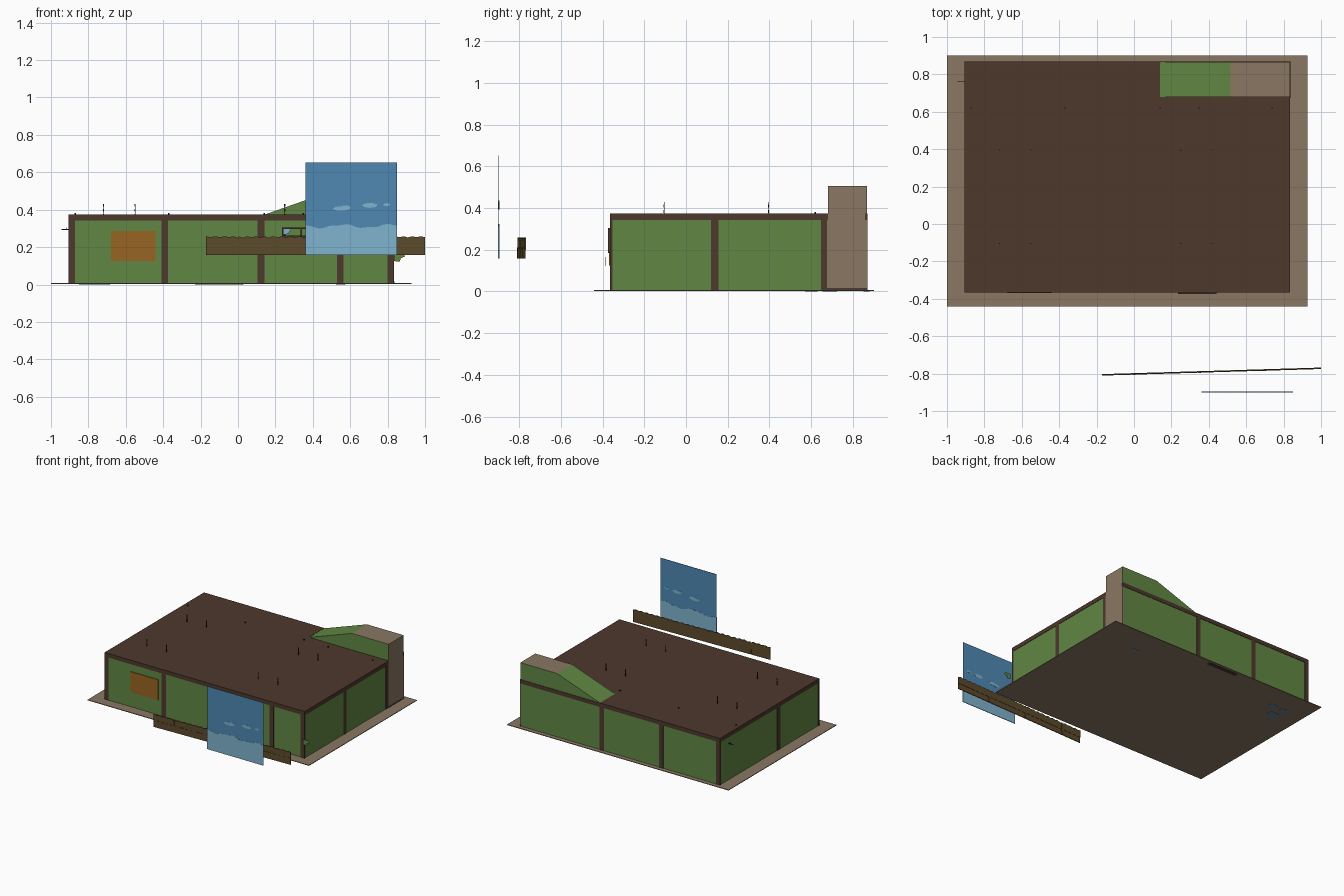
import bpy, bmesh, math, random
from mathutils import Vector

if "Cube" in bpy.data.objects:
    bpy.data.objects.remove(bpy.data.objects["Cube"])
random.seed(4)


def mat(name, r, g, b):
    m = bpy.data.materials.new(name)
    lin = [((c / 255 + 0.055) / 1.055) ** 2.4 for c in (r, g, b)]
    m.diffuse_color = (*lin, 1)
    m.use_nodes = True
    m.node_tree.nodes["Principled BSDF"].inputs["Base Color"].default_value = m.diffuse_color
    return m


GREEN = mat("wall_green", 97, 135, 67)
BROWN = mat("timber_brown", 77, 56, 44)
TAN = mat("plaster_tan", 138, 119, 99)
ORANGE = mat("panel_orange", 152, 101, 34)
FENCE = mat("fence_olive_brown", 93, 75, 44)
SKY = mat("sky_blue", 79, 137, 180)
PALE = mat("pale_blue", 126, 180, 206)
IRON = mat("dark_iron", 40, 34, 30)


def finish(name, bm, *mats):
    bmesh.ops.recalc_face_normals(bm, faces=bm.faces)
    me = bpy.data.meshes.new(name)
    bm.to_mesh(me)
    bm.free()
    for m in mats:
        me.materials.append(m)
    ob = bpy.data.objects.new(name, me)
    bpy.context.collection.objects.link(ob)
    return ob


def add_box(bm, x0, x1, y0, y1, z0, z1):
    vs = bmesh.ops.create_cube(bm, size=1)["verts"]
    for v in vs:
        v.co = Vector((x0 if v.co.x < 0 else x1, y0 if v.co.y < 0 else y1,
                       z0 if v.co.z < 0 else z1))


def boxes(name, m, *dims):
    bm = bmesh.new()
    for d in dims:
        add_box(bm, *d)
    return finish(name, bm, m)


def prism(name, m, pts, depth, axis="y", start=0.0):
    """Extrude a profile: (x, z) points along y, or (x, y) points along z."""
    bm = bmesh.new()
    co = [(a, start, b) if axis == "y" else (a, b, start) for a, b in pts]
    f = bm.faces.new([bm.verts.new(c) for c in co])
    r = bmesh.ops.extrude_face_region(bm, geom=[f])
    d = Vector((0, depth, 0)) if axis == "y" else Vector((0, 0, depth))
    for v in r["geom"]:
        if isinstance(v, bmesh.types.BMVert):
            v.co += d
    return finish(name, bm, m)


# Building extents
XL, XR, YF, YB, H = -0.905, 0.835, -0.365, 0.87, 0.375
YS, XS, T, P = 0.68, 0.14, 0.006, 0.003

# Floor slab, with small pieces showing on its underside
boxes("floor", TAN, (-1, 0.927, -0.442, 0.9, 0.002, 0.007))
boxes("floor_sill", BROWN, (-0.23, 0.03, 0.85, 0.88, 0, 0.004))
for i, (x, y, r) in enumerate([(-0.72, 0.7, 0.035), (-0.82, 0.69, 0.03),
                               (-0.8, 0.6, 0.045), (0.55, 0.67, 0.025)]):
    prism("floor_puddle_%d" % i, SKY,
          [(x + r * math.cos(a * math.pi / 5), y + 0.7 * r * math.sin(a * math.pi / 5))
           for a in range(10)], 0.003, "z", 0)

# Flat roof with the stairwell notch
prism("roof", BROWN, [(XL, YF), (XR, YF), (XR, YS), (XS, YS), (XS, YB), (XL, YB)],
      0.006, "z", H - 0.006)

# Walls; the front one has a window opening
WX0, WX1, WZ0, WZ1 = 0.235, 0.44, 0.185, 0.305
f0, f1 = YF + P, YF + P + T
boxes("front_wall", GREEN,
      (XL + P, WX0, f0, f1, 0.007, H - T), (WX1, XR - P, f0, f1, 0.007, H - T),
      (WX0, WX1, f0, f1, 0.007, WZ0), (WX0, WX1, f0, f1, WZ1, H - T))
boxes("back_wall", GREEN, (XL + P, XR - P, YB - P - T, YB - P, 0.007, H - T))
boxes("left_wall", GREEN, (XL + P, XL + P + T, f0, YB - P, 0.007, H - T))
boxes("right_wall", GREEN, (XR - P - T, XR - P, f0, YS, 0.007, H - T))

# Timber posts and top beams
px = [(XL, -0.872), (-0.41, -0.373), (0.105, 0.142), (0.53, 0.565), (0.80, XR)]
boxes("front_posts", BROWN, *[(a, b, YF, YF + 0.012, 0.007, H - T) for a, b in px])
boxes("back_posts", BROWN, *[(a, b, YB - 0.012, YB, 0.007, H - T) for a, b in px[:3]])
py = [(0.12, 0.155), (0.648, 0.675)]
boxes("right_posts", BROWN, *[(XR - 0.012, XR, a, b, 0.007, H - T) for a, b in py])
boxes("left_posts", BROWN, (XL, XL + 0.012, 0.12, 0.155, 0.007, H - T))
boxes("top_beams", BROWN,
      (XL, XR, YF, YF + 0.012, 0.343, H - 0.001),
      (XL, XR, YB - 0.012, YB, 0.343, H - 0.001),
      (XL, XL + 0.012, YF, YB, 0.343, H - 0.001),
      (XR - 0.012, XR, YF, YS, 0.343, H - 0.001))

# Raised stairwell: sloped green hood, tan flat top and tan end wall
hood = prism("stair_hood", GREEN, [(XS, H - 0.002), (0.515, 0.505), (XR, 0.505), (XR, H - 0.002)],
             YB - YS - P, "y", YS)
hood.data.materials.append(TAN)
for p in hood.data.polygons:
    if p.normal.z > 0.99 or p.normal.x > 0.9:
        p.material_index = 1
boxes("stair_end_wall", TAN, (XR - T, XR, YS - 0.005, YB - 0.001, 0.015, H))
boxes("stair_end_sill", BROWN, (XR - T, XR + 0.001, YS - 0.005, YB, 0.005, 0.016))

# Orange panel and window on the front
boxes("orange_panel", ORANGE, (-0.68, -0.44, YF - 0.003, f1, 0.125, 0.285))
w = 0.007
boxes("window_frame", BROWN,
      (WX0, WX1, -0.375, f1, WZ1 - w, WZ1), (WX0, WX1, -0.375, f1, WZ0, WZ0 + w),
      (WX0, WX0 + w, -0.375, f1, WZ0, WZ1), (WX1 - w, WX1, -0.375, f1, WZ0, WZ1),
      (0.335, 0.342, -0.375, f1, WZ0, WZ1))
prism("window_glint", PALE, [(0.242, 0.265), (0.27, 0.272), (0.285, 0.3), (0.242, 0.3)],
      0.003, "y", -0.362)

# Hanging chains that pass up through the roof, with a bar below each pair
bm = bmesh.new()
for y in (-0.105, 0.395):
    for x in (-0.72, -0.55, 0.25, 0.42):
        for k in range(13):
            z, a, b = 0.26 + k * 0.013, 0.003, 0.0015
            if k % 2:
                a, b = b, a
            add_box(bm, x - a, x + a, y - b, y + b, z, z + 0.014)
finish("lamp_chains", bm, IRON)
boxes("lamp_bars", BROWN, *[(x, x + 0.21, y - 0.012, y + 0.012, 0.24, 0.262)
                            for x in (-0.74, 0.23) for y in (-0.105, 0.395)])
boxes("roof_pegs", IRON, *[(x - 0.004, x + 0.004, 0.616, 0.624, 0.36, 0.382)
                           for x in (-0.87, -0.37, 0.14, 0.35, 0.74)])

# Small sprigs on the left and right sides
boxes("left_twig", IRON, (-0.945, XL, 0.758, 0.762, 0.292, 0.296),
      (-0.918, -0.914, 0.758, 0.762, 0.292, 0.305))
prism("corner_leaf", GREEN, [(0.835, 0.125), (0.865, 0.122), (0.87, 0.14), (0.893, 0.15),
                             (0.885, 0.165), (0.835, 0.165)], 0.002, "y", -0.386)

# Jagged plank fence in front, running slightly askew


def fence_board(name, x0, x1, z0, z1, y_off):
    n = max(4, int((x1 - x0) / 0.022))
    top = [(x0 + (x1 - x0) * i / n, z1 - (0.009 if i % 2 else 0) * random.uniform(0.5, 1))
           for i in range(n + 1)]
    pts = [(x0, z0)] + top + [(x1, z0)]
    ob = prism(name, FENCE, pts, 0.006, "y", -0.003)
    for v in ob.data.vertices:
        v.co.y += -0.8075 + (v.co.x + 0.17) * 0.03 + y_off


cuts = [-0.17, 0.0, 0.35, 0.7, 1.0]
for i in range(4):
    a, b = cuts[i] + (0.002 if i else 0), cuts[i + 1]
    fence_board("fence_lower_%d" % i, a, b, 0.157, 0.212, 0.0)
    fence_board("fence_upper_%d" % i, a, b, 0.2, 0.258, 0.002)
boxes("fence_battens", FENCE, *[(x - 0.008, x + 0.008, y - 0.006, y + 0.006, 0.16, 0.248)
      for x, y in [(c, -0.8065 + (c + 0.17) * 0.03) for c in (0.0, 0.35, 0.7)]])

# Sky backdrop: blue board, wavy pale lower band and clouds on both faces
boxes("sky_board", SKY, (0.362, 0.85, -0.899, -0.896, 0.158, 0.652))
wave = [(0.362 + 0.488 * i / 20,
         0.312 + 0.009 * math.sin(i * 0.62 + 2.8) + 0.004 * math.sin(i * 1.5))
        for i in range(21)]
prism("sky_horizon", PALE, [(0.362, 0.158)] + wave + [(0.85, 0.158)], 0.005, "y", -0.9)
for i, (x, z, rx, rz) in enumerate([(0.55, 0.406, 0.042, 0.012), (0.575, 0.411, 0.028, 0.012),
                                    (0.705, 0.423, 0.04, 0.013), (0.795, 0.427, 0.018, 0.008)]):
    prism("cloud_%d" % i, PALE,
          [(x + rx * math.cos(k * math.pi / 6), z + rz * math.sin(k * math.pi / 6))
           for k in range(12)], 0.005, "y", -0.9)
